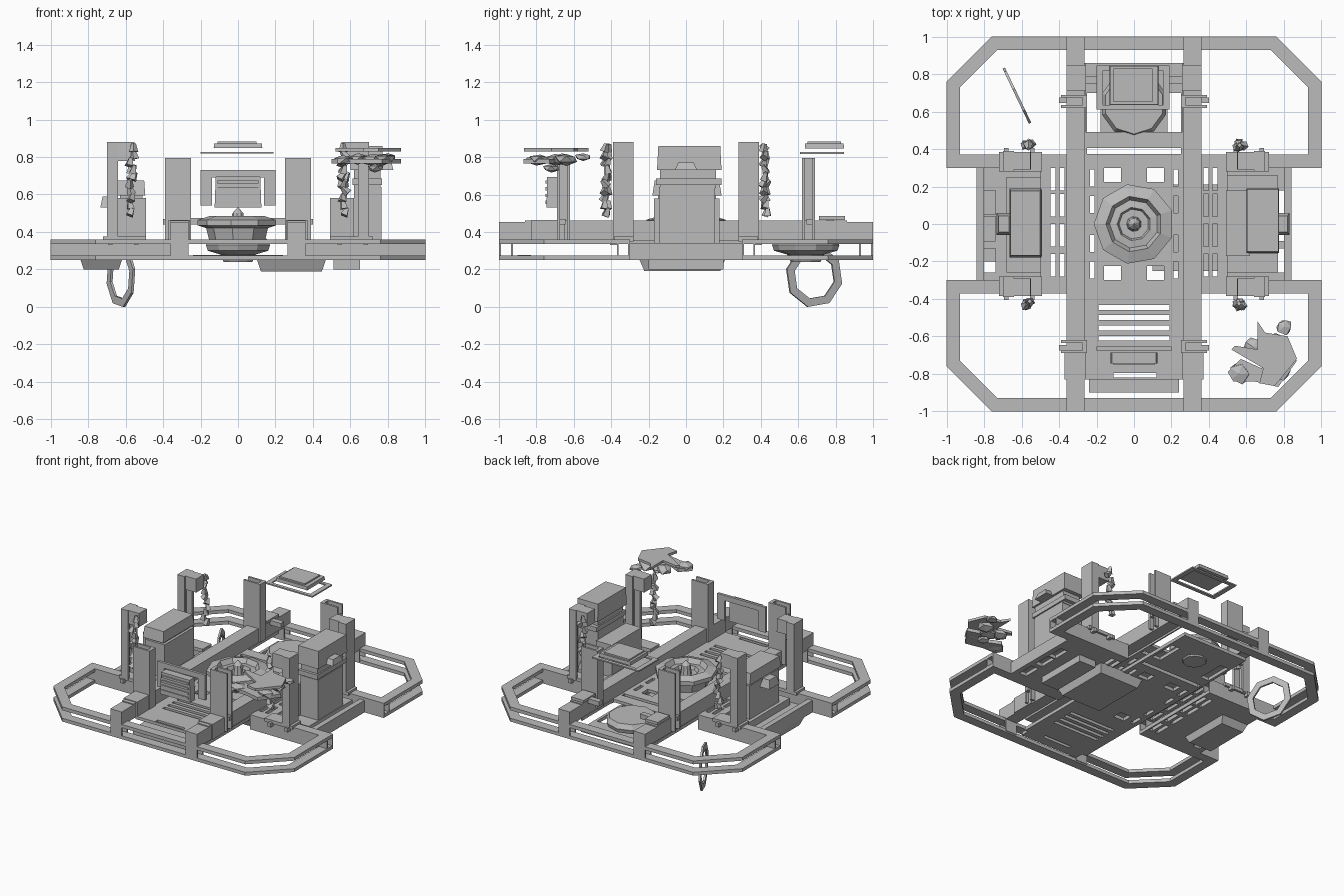
import bpy, bmesh, math, random
from mathutils import Vector, Matrix

if "Cube" in bpy.data.objects:
    bpy.data.objects.remove(bpy.data.objects["Cube"])

random.seed(4)
grey = bpy.data.materials.new("plain_grey")
grey.diffuse_color = (0.5, 0.5, 0.5, 1)
grey.use_nodes = True
grey.node_tree.nodes["Principled BSDF"].inputs["Base Color"].default_value = grey.diffuse_color


def finish(name, bm):
    bmesh.ops.recalc_face_normals(bm, faces=bm.faces)
    me = bpy.data.meshes.new(name)
    bm.to_mesh(me)
    bm.free()
    me.materials.append(grey)
    ob = bpy.data.objects.new(name, me)
    bpy.context.collection.objects.link(ob)
    return ob


def extrude_up(bm, h):
    ext = bmesh.ops.extrude_face_region(bm, geom=bm.faces[:])
    verts = [v for v in ext["geom"] if isinstance(v, bmesh.types.BMVert)]
    bmesh.ops.translate(bm, vec=(0, 0, h), verts=verts)


def plate(name, x, y, z, holes=()):
    """Slab with rectangular openings given as (x0, x1, y0, y1)."""
    xs = sorted({*x, *[v for h in holes for v in h[:2]]})
    ys = sorted({*y, *[v for h in holes for v in h[2:]]})
    bm = bmesh.new()
    for a, b in zip(xs, xs[1:]):
        for c, d in zip(ys, ys[1:]):
            mx, my = (a + b) / 2, (c + d) / 2
            if not any(h[0] < mx < h[1] and h[2] < my < h[3] for h in holes):
                bm.faces.new([bm.verts.new((p, q, z[0])) for p, q in
                              ((a, c), (b, c), (b, d), (a, d))])
    bmesh.ops.remove_doubles(bm, verts=bm.verts, dist=1e-4)
    extrude_up(bm, z[1] - z[0])
    return finish(name, bm)


def box(name, x, y, z, taper_top=1, taper_bottom=1):
    bm = bmesh.new()
    bmesh.ops.create_cube(bm, size=1)
    for v in bm.verts:
        t = taper_top if v.co.z > 0 else taper_bottom
        v.co = Vector((sum(x) / 2 + v.co.x * (x[1] - x[0]) * t,
                       sum(y) / 2 + v.co.y * (y[1] - y[0]) * t,
                       z[1] if v.co.z > 0 else z[0]))
    return finish(name, bm)


def mir(lo, hi, s):
    return (lo, hi) if s > 0 else (-hi, -lo)


def prism(name, pts, z0, z1):
    bm = bmesh.new()
    bm.faces.new([bm.verts.new((px, py, z0)) for px, py in pts])
    extrude_up(bm, z1 - z0)
    return finish(name, bm)


def lathe(name, profile, n, loc=(0, 0)):
    bm = bmesh.new()
    rings = []
    for r, z in profile:
        rings.append([bm.verts.new((loc[0] + r * math.cos(2 * math.pi * (i + .5) / n),
                                    loc[1] + r * math.sin(2 * math.pi * (i + .5) / n), z))
                      for i in range(n)])
    for a, b in zip(rings, rings[1:]):
        for i in range(n):
            j = (i + 1) % n
            bm.faces.new((a[i], a[j], b[j], b[i]))
    bm.faces.new(rings[0])
    bm.faces.new(rings[-1])
    return finish(name, bm)


# Octagonal bumper loops, two levels front and back
outer = [(-1, .3), (-1, .76), (-.76, 1), (.76, 1), (1, .76), (1, .3)]
inner = [(-.93, .3), (-.93, .73), (-.73, .93), (.73, .93), (.93, .73), (.93, .3)]
for s in (-1, 1):
    for z in (.25, .335):
        bm = bmesh.new()
        o = [bm.verts.new((x, y * s, z)) for x, y in outer]
        i = [bm.verts.new((x, y * s, z)) for x, y in inner]
        for k in range(5):
            bm.faces.new((o[k], o[k + 1], i[k + 1], i[k]))
        extrude_up(bm, .025)
        finish("bumper_loop", bm)

for s in (-1, 1):
    box("long_rail", mir(.265, .36, s), (-.86, .86), (.35, .46))
    for e in (-1, 1):
        # Rail ends with webs tying the two loops together
        box("rail_nose", mir(.265, .36, s), mir(.85, 1, e), (.35, .453))
        for w in (.925, .99):
            box("rail_end_web", mir(.265, .36, s), mir(w, w + .01, e), (.26, .35))
        # Inner upright channels open to the outside
        plate("inner_post", mir(.25, .39, s), mir(.62, .69, e), (.36, .795),
              [(*mir(.275, .39, s), *mir(.635, .675, e))])
        box("post_lug", mir(.36, .4, s), mir(.645, .675, e), (.44, .47))
        # Hollow cross beams
        for z in (.25, .335):
            box("cross_beam", mir(.36, 1, s), mir(.3, .37, e), (z, z + .025))
        for w in (.3, .36):
            box("cross_beam_web", mir(.36, 1, s), mir(w, w + .01, e), (.275, .335))
        # Outer uprights with inward arms
        plate("outer_post", mir(.64, .7, s), mir(.28, .39, e), (.36, .88),
              [(*mir(.64, .685, s), *mir(.3, .37, e))])
        box("outer_post_arm", mir(.55, .7, s), mir(.29, .385, e), (.78, .88), .96)
        box("outer_post_foot", mir(.49, .72, s), mir(.28, .385, e), (.35, .375))
        for lx in (.53, .67):
            box("beam_lug", mir(lx, lx + .025, s), mir(.37, .405, e), (.33, .36))
        # Jagged hanging chain
        bm = bmesh.new()
        for k in range(10):
            c = Vector((s * (.565 + random.uniform(-.015, .015)),
                        e * (.425 + random.uniform(-.012, .012)), .85 - k * .038))
            m = (Matrix.Translation(c) @ Matrix.Rotation(k * 1.3, 4, 'Z')
                 @ Matrix.Rotation(random.uniform(-.8, .8), 4, 'X'))
            bmesh.ops.create_cone(bm, cap_ends=True, segments=4, radius1=.025,
                                  radius2=.012, depth=.045, matrix=m)
        finish("hanging_chain", bm)

# Two-layer central floor, slotted in front and open around the rear drum
slots = [(-.19, .19, y - .013, y + .013) for y in (-.445, -.5, -.555, -.61)]
slots += [(-.11, .12, -.82, -.795), (-.25, .25, .375, .405)]
corner = [(*mir(.07, .16, s), *mir(.225, .3, e)) for s in (-1, 1) for e in (-1, 1)]
gaps = [(*mir(.21, .235, s), *mir(a, a + .09, e)) for s in (-1, 1)
        for e in (-1, 1) for a in (.06, .2)]
plate("lower_floor", (-.27, .27), (-.83, .86), (.25, .275), slots + corner + gaps
      + [(-.25, -.18, .49, .7), (.18, .25, .49, .7)])
plate("upper_floor", (-.27, .27), (-.83, .86), (.335, .357), slots + corner + gaps
      + [(-.26, .26, .49, .86)])
plate("front_lip", (-.24, .24), (-.9, -.83), (.255, .278))
for s in (-1, 1):
    box("front_rail_cover", mir(.255, .37, s), (-.83, -.65), (.35, .465))
    box("rear_bracket", mir(.255, .36, s), (.71, .85), (.465, .485))
    box("rear_bracket_arm", mir(.17, .26, s), (.75, .79), (.44, .475))

# Central turret and rear drum
lathe("turret", [(.15, .34), (.17, .42), (.215, .435), (.215, .465), (.15, .485),
                 (.13, .45), (.09, .455), (.08, .43), (.04, .43), (.03, .5), (.003, .53)], 9)
lathe("rear_drum", [(.08, .24), (.1, .28), (.17, .3), (.18, .33), (.16, .365)], 10, (0, .64))

# Floating roof panel with its thin frame
box("roof_panel", (-.13, .13), (.635, .845), (.847, .872), .98)
box("roof_panel_crown", (-.11, .1), (.65, .83), (.872, .883))
plate("roof_panel_frame", (-.2, .19), (.61, .845), (.818, .828), [(-.165, .155, .635, .82)])

# Front screen with surrounding arch
box("screen", (-.125, .125), (-.745, -.685), (.53, .695), .95)
for k in range(4):
    box("screen_rib", (-.11, .11), (-.752, -.74), (.55 + k * .036, .567 + k * .036))
box("screen_arch_top", (-.2, .2), (-.675, -.655), (.69, .73))
for s in (-1, 1):
    box("screen_arch_side", mir(.14, .2, s), (-.675, -.655), (.54, .69))

# Two-layer side platforms with openings
for s in (-1, 1):
    ladder = [(*mir(b, b + .027, s), a, a + .12) for a in (-.28, -.12, .04, .18)
              for b in (.37, .42)]
    holes = [(*mir(.74, .8, s), a, a + .13) for a in (-.26, -.09, .05)]
    plate("side_platform", mir(.36, .84, s), (-.31, .31), (.25, .278), holes + ladder)
    plate("side_ladder", mir(.36, .5, s), (-.31, .31), (.335, .357), ladder)
    box("platform_edge", mir(.8, .84, s), (-.3, .3), (.278, .34))

# Left cabinet
box("left_cabinet_base", (-.68, -.48), (-.26, .25), (.275, .33))
box("left_cabinet", (-.655, -.49), (-.17, .18), (.33, .58))
box("left_cabinet_head", (-.665, -.495), (-.18, .19), (.595, .675), .93)
box("left_cabinet_neck", (-.63, -.51), (-.15, .16), (.57, .6))
box("left_handle", (-.735, -.655), (-.06, .06), (.53, .59), .7)
box("left_belly", (-.84, -.62), (-.2, .2), (.2, .25), 1, .85)

# Right cabinet
box("right_cabinet_base", (.48, .77), (-.26, .26), (.275, .34))
box("right_cabinet_shelf", (.49, .62), (-.17, .18), (.34, .58))
box("right_cabinet", (.62, .765), (-.145, .155), (.33, .64))
box("right_cabinet_neck", (.62, .76), (-.14, .16), (.635, .74))
box("right_cabinet_trim", (.61, .77), (-.16, .19), (.65, .685))
box("right_cabinet_head", (.6, .775), (-.155, .19), (.73, .86), .96)
box("right_handle", (.76, .83), (-.06, .06), (.73, .77), .7)
box("right_belly", (.51, .65), (-.2, .2), (.2, .25))

# Tapered tray under the floor
box("under_tray", (.1, .47), (-.25, .21), (.19, .255), 1, .88)

# Thin tilted hoop hanging below the rear left loop
bm = bmesh.new()
n, ax = 8, Vector((.43, -.9, 0))
side = Vector((.9, .43, 0)) * .007
ctr = Vector((-.625, .685, .163))
sect = []
for k in range(n):
    a = 2 * math.pi * (k + .3) / n
    d = ax * math.cos(a) + Vector((0, 0, math.sin(a)))
    sect.append([bm.verts.new(ctr + d * r + side * t)
                 for r, t in ((.168, -1), (.168, 1), (.122, 1), (.122, -1))])
for k in range(n):
    p, q = sect[k], sect[(k + 1) % n]
    for j in range(4):
        bm.faces.new((p[j], p[(j + 1) % 4], q[(j + 1) % 4], q[j]))
finish("hanging_hoop", bm)

# Torn canopy shard with lumps beneath
prism("shard_plate", [(.66, -.52), (.7, -.58), (.82, -.6), (.87, -.72), (.75, -.865),
                      (.67, -.85), (.69, -.77), (.52, -.67), (.54, -.65), (.66, -.67)],
      .83, .848)
prism("shard_lower", [(.5, -.79), (.57, -.72), (.68, -.77), (.78, -.7), (.87, -.73),
                      (.77, -.87), (.64, -.84), (.53, -.84)], .765, .79)
for x, y, z, r in ((.8, -.55, .8, .05), (.56, -.8, .78, .06), (.72, -.7, .785, .07),
                   (.78, -.78, .79, .06), (.77, -.64, .79, .07), (.64, -.66, .79, .06),
                   (.73, -.72, .74, .05)):
    bm = bmesh.new()
    bmesh.ops.create_icosphere(bm, subdivisions=1, radius=r)
    for v in bm.verts:
        v.co = Vector((v.co.x, v.co.y, v.co.z * .5)) * random.uniform(.75, 1.1) + Vector((x, y, z))
    finish("shard_lump", bm)
